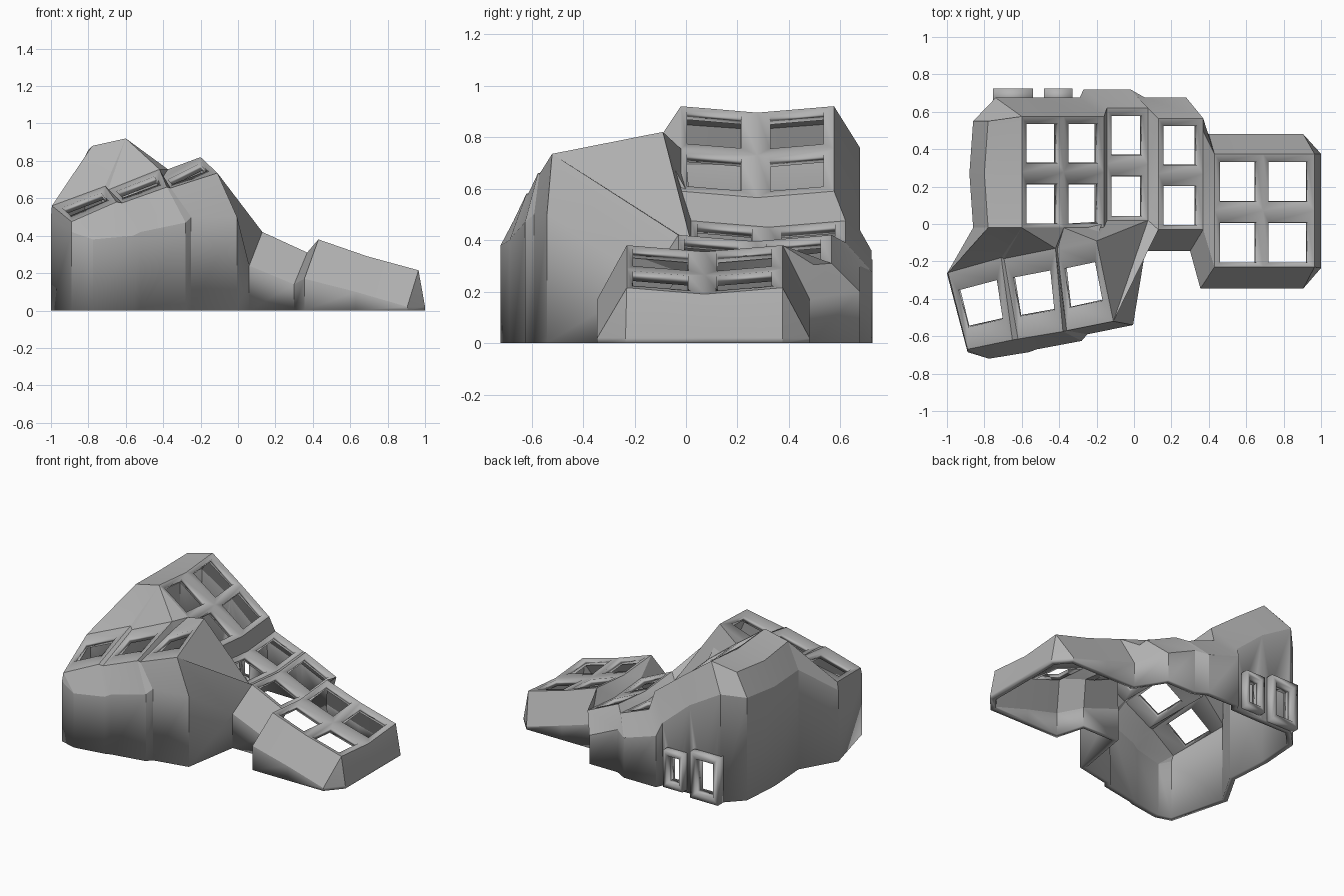
import bpy
import bmesh
from math import radians
from mathutils import Vector

default_cube = bpy.data.objects.get("Cube")
if default_cube:
    bpy.data.objects.remove(default_cube, do_unlink=True)

grey = bpy.data.materials.new("plain_grey")
grey.use_nodes = True
colour = (0.45, 0.45, 0.45, 1)
grey.diffuse_color = colour
grey.node_tree.nodes["Principled BSDF"].inputs["Base Color"].default_value = colour


def add_face(bm, *points):
    """Add one face, dropping repeated corners."""
    corners = []
    for point in points:
        point = Vector(point)
        if all((point - other).length > 0.001 for other in corners):
            corners.append(point)
    if len(corners) > 2:
        bm.faces.new([bm.verts.new(corner) for corner in corners])


def add_frame(bm, a, b, c, d, u_range, v_range):
    """Add a four-sided plate with a four-sided opening in it."""
    a, b, c, d = (Vector(point) for point in (a, b, c, d))

    def at(u, v):
        return a.lerp(b, u).lerp(d.lerp(c, u), v)

    (u0, u1), (v0, v1) = u_range, v_range
    outer = [a, b, c, d]
    inner = [at(u0, v0), at(u1, v0), at(u1, v1), at(u0, v1)]
    for i in range(4):
        j = (i + 1) % 4
        add_face(bm, outer[i], outer[j], inner[j], inner[i])


def add_strip(bm, first, second):
    """Bridge two rows of points."""
    for i in range(len(first) - 1):
        add_face(bm, first[i], first[i + 1], second[i + 1], second[i])


def finish(bm, name, thickness, outward):
    """Weld the surface, face it outward and give it a wall thickness."""
    bmesh.ops.remove_doubles(bm, verts=bm.verts, dist=0.001)
    bmesh.ops.recalc_face_normals(bm, faces=bm.faces)
    total = sum((f.normal * f.calc_area() for f in bm.faces), Vector())
    if total.dot(Vector(outward)) < 0:
        bmesh.ops.reverse_faces(bm, faces=bm.faces)
    mesh = bpy.data.meshes.new(name)
    bm.to_mesh(mesh)
    bm.free()
    mesh.materials.append(grey)
    obj = bpy.data.objects.new(name, mesh)
    bpy.context.collection.objects.link(obj)
    bpy.ops.object.select_all(action="DESELECT")
    obj.select_set(True)
    bpy.context.view_layer.objects.active = obj
    bpy.ops.object.shade_smooth_by_angle(angle=radians(15))
    solid = obj.modifiers.new("wall_thickness", "SOLIDIFY")
    solid.thickness = thickness
    solid.offset = -1
    return obj


shell = bmesh.new()


# Key columns: each side has a front, a dipped middle and a back point
def column_side(x, z, front, back):
    return [(x, front, z), (x, (front + back) / 2, z - 0.025), (x, back, z)]


column_specs = [
    (-0.60, 0.92, -0.375, 0.755, -0.02, 0.575),
    (-0.375, 0.755, -0.16, 0.59, -0.02, 0.575),
    (-0.145, 0.475, 0.075, 0.39, 0.02, 0.62),
    (0.13, 0.42, 0.37, 0.31, -0.03, 0.565),
    (0.43, 0.38, 0.69, 0.29, -0.23, 0.375),
    (0.69, 0.29, 0.965, 0.215, -0.23, 0.375),
]
columns = []
for x0, z0, x1, z1, front, back in column_specs:
    left = column_side(x0, z0, front, back)
    right = column_side(x1, z1, front, back)
    columns.append((left, right))
    for i, v_range in enumerate([(0.08, 0.79), (0.16, 0.86)]):
        add_frame(shell, left[i], right[i], right[i + 1], left[i + 1],
                  (0.11, 0.87), v_range)
for (_, edge), (next_edge, _) in zip(columns, columns[1:]):
    add_strip(shell, edge, next_edge)
(c1l, c1r), (c2l, c2r), (c3l, c3r), (c4l, c4r), (c5l, c5r), (c6l, c6r) = columns

# Thumb keys: back-left, back-right, front-right, front-left corners
thumbs = [
    [(-0.995, -0.26, 0.56), (-0.71, -0.18, 0.665),
     (-0.65, -0.62, 0.58), (-0.89, -0.67, 0.475)],
    [(-0.695, -0.185, 0.645), (-0.42, -0.13, 0.755),
     (-0.38, -0.575, 0.66), (-0.62, -0.615, 0.575)],
    [(-0.41, -0.135, 0.70), (-0.20, -0.09, 0.82),
     (-0.11, -0.52, 0.735), (-0.36, -0.57, 0.655)],
]
for corners in thumbs:
    add_frame(shell, *corners, (0.1, 0.86), (0.25, 0.73))
for before, after in zip(thumbs, thumbs[1:]):
    add_face(shell, before[1], before[2], after[3], after[0])
t1, t2, t3 = thumbs

# Shoulder beside the highest column
ridge = [(-0.78, -0.02, 0.88), (-0.80, 0.27, 0.86), (-0.78, 0.55, 0.88)]
add_strip(shell, ridge, c1l)

# Bridge between the thumb keys and the columns
for triangle in [
    (ridge[0], t1[0], t1[1]), (ridge[0], t1[1], c1l[0]),
    (c1l[0], t1[1], t2[0]), (c1l[0], t2[0], t2[1]),
    (c1l[0], t2[1], c1r[0]), (c1r[0], t2[1], t3[0]),
    (c1r[0], t3[0], t3[1]), (c1r[0], t3[1], c2r[0]),
    (c2r[0], t3[1], c3l[0]), (c3l[0], t3[1], c3r[0]),
    (c3r[0], t3[1], t3[2]), (c3r[0], t3[2], c4l[0]),
]:
    add_face(shell, *triangle)

# Outer wall: each plate edge point with the point where the wall turns down
wall = [
    (c4l[0], (0.06, -0.145, 0.24)),
    (c4r[0], (0.30, -0.145, 0.14)),
    (c5l[0], (0.355, -0.345, 0.17)),
    (c5r[0], (0.63, -0.345, 0.10)),
    (c6r[0], (0.905, -0.345, 0.02)),
    (c6r[0], (1.0, -0.235, 0.02)),
    (c6r[1], (1.0, 0.07, 0.02)),
    (c6r[2], (1.0, 0.375, 0.02)),
    (c6r[2], (0.905, 0.48, 0.02)),
    (c5r[2], (0.63, 0.48, 0.10)),
    (c5l[2], (0.40, 0.48, 0.17)),
    (c4r[2], (0.28, 0.675, 0.20)),
    (c4l[2], (0.06, 0.675, 0.30)),
    (c3r[2], (-0.02, 0.72, 0.28)),
    (c3l[2], (-0.27, 0.72, 0.36)),
    (c2r[2], (-0.29, 0.675, 0.44)),
    (c1r[2], (-0.50, 0.675, 0.62)),
    (c1l[2], (-0.74, 0.675, 0.76)),
    (ridge[2], (-0.86, 0.55, 0.72)),
    (ridge[1], (-0.88, 0.27, 0.70)),
    (ridge[0], (-0.86, -0.02, 0.70)),
    (t1[0], (-1.0, -0.265, 0.50)),
    (t1[3], (-0.89, -0.685, 0.42)),
    (t1[3], (-0.775, -0.72, 0.38)),
    (t1[2], (-0.56, -0.685, 0.40)),
    (t2[3], (-0.52, -0.67, 0.42)),
    (t2[2], (-0.28, -0.625, 0.47)),
    (t3[3], (-0.25, -0.59, 0.50)),
    (t3[2], (-0.005, -0.54, 0.50)),
]


def ground(point):
    return (point[0], point[1], 0)


# Openings for the two sockets, cut into the back wall
socket_openings = {
    (-0.29, -0.50): ((0.32, 0.76), (0.10, 0.45)),
    (-0.50, -0.74): ((0.30, 0.88), (0.05, 0.40)),
}
for (top, turn), (next_top, next_turn) in zip(wall, wall[1:] + wall[:1]):
    add_face(shell, top, next_top, next_turn, turn)
    opening = socket_openings.get((turn[0], next_turn[0]))
    panel = (ground(turn), ground(next_turn), next_turn, turn)
    if opening:
        add_frame(shell, *panel, *opening)
    else:
        add_face(shell, *panel)
finish(shell, "keyboard_shell", 0.04, (0, 0, 1))

# Socket collars standing out from the back wall
for name, x0, x1, z0, z1 in [
    ("large_socket", -0.755, -0.54, 0.0, 0.325),
    ("small_socket", -0.48, -0.33, 0.02, 0.28),
]:
    collar = bmesh.new()
    y = 0.725
    add_frame(collar, (x0, y, z0), (x1, y, z0), (x1, y, z1), (x0, y, z1),
              (0.18, 0.82), (0.13, 0.87))
    finish(collar, name, 0.085, (0, 1, 0))
